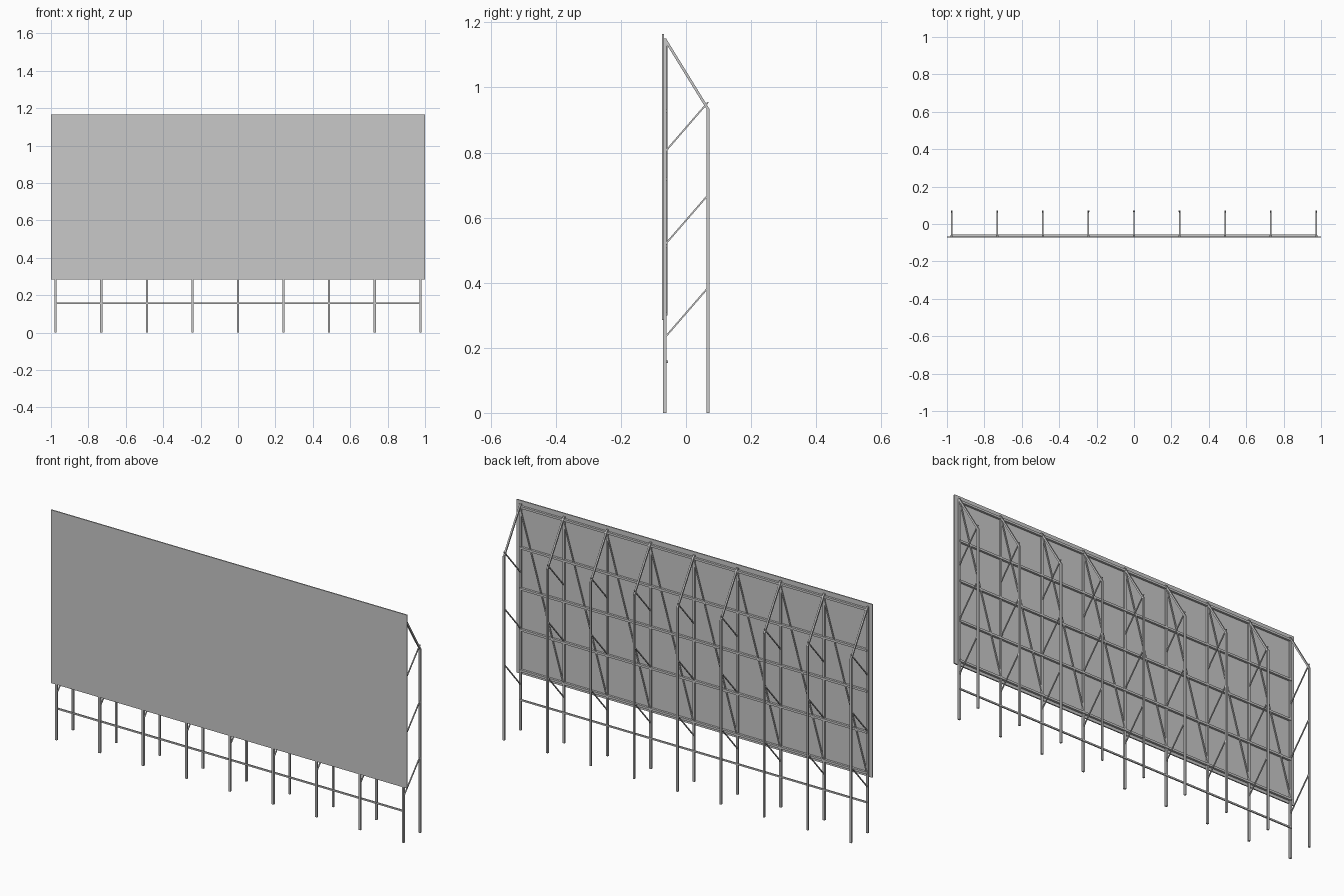
import bpy
import bmesh
from mathutils import Vector, Matrix

cube = bpy.data.objects.get("Cube")
if cube:
    bpy.data.objects.remove(cube, do_unlink=True)

# One grey for the whole structure
grey = bpy.data.materials.new("plain grey")
grey.use_nodes = True
grey.diffuse_color = (0.58, 0.58, 0.58, 1)
grey.node_tree.nodes["Principled BSDF"].inputs["Base Color"].default_value = (0.58, 0.58, 0.58, 1)


def beams(name, segments, width, depth):
    """Square bars along each (start, end) pair, joined in one object."""
    bm = bmesh.new()
    for start, end in segments:
        a, b = Vector(start), Vector(end)
        along = (b - a).normalized()
        # Keep one side of the bar parallel to the x axis or the panel
        side = Vector((0, 1, 0)) if abs(along.x) > 0.01 else Vector((1, 0, 0))
        other = along.cross(side).normalized()
        if abs(along.x) > 0.01:
            side, other = other, side
        rot = Matrix((side, other, along)).transposed().to_4x4()
        size = Matrix.Diagonal((width, depth, (b - a).length, 1))
        bmesh.ops.create_cube(bm, size=1, matrix=Matrix.Translation((a + b) / 2) @ rot @ size)
    bmesh.ops.recalc_face_normals(bm, faces=bm.faces)
    mesh = bpy.data.meshes.new(name)
    bm.to_mesh(mesh)
    bm.free()
    mesh.materials.append(grey)
    obj = bpy.data.objects.new(name, mesh)
    bpy.context.collection.objects.link(obj)
    return obj


HALF = 0.975
FRONT, BACK, RAIL = -0.065, 0.068, -0.059
posts = [-HALF + i * HALF / 4 for i in range(9)]

# Display panel
beams("panel", [((-1, -0.0705, 0.725), (1, -0.0705, 0.725))], 0.88, 0.006)

# Uprights
beams("front_posts", [((x, FRONT, 0), (x, FRONT, 1.15)) for x in posts], 0.011, 0.01)
beams("back_posts", [((x, BACK, 0), (x, BACK, 0.935)) for x in posts], 0.009, 0.009)

# Sloping top struts and the side braces between front and back posts
beams("top_struts", [((x, FRONT, 1.149), (x, BACK, 0.933)) for x in posts], 0.008, 0.008)
beams("side_braces", [((x, -0.062, z), (x, BACK, z + 0.15))
                      for x in posts for z in (0.235, 0.52, 0.805)], 0.005, 0.005)

# Horizontal rails behind the panel, and the thin low tie
beams("panel_rails", [((-HALF, -0.062, z), (HALF, -0.062, z))
                      for z in (0.305, 0.512, 0.72, 0.928, 1.135)], 0.011, 0.011)
beams("low_rail", [((-HALF, RAIL, 0.157), (HALF, RAIL, 0.157))], 0.008, 0.006)

# Diagonal bracing in each bay
beams("bay_diagonals", [((b, RAIL, 1.135), (a, RAIL, 0.305))
                        for a, b in zip(posts, posts[1:])], 0.006, 0.005)
